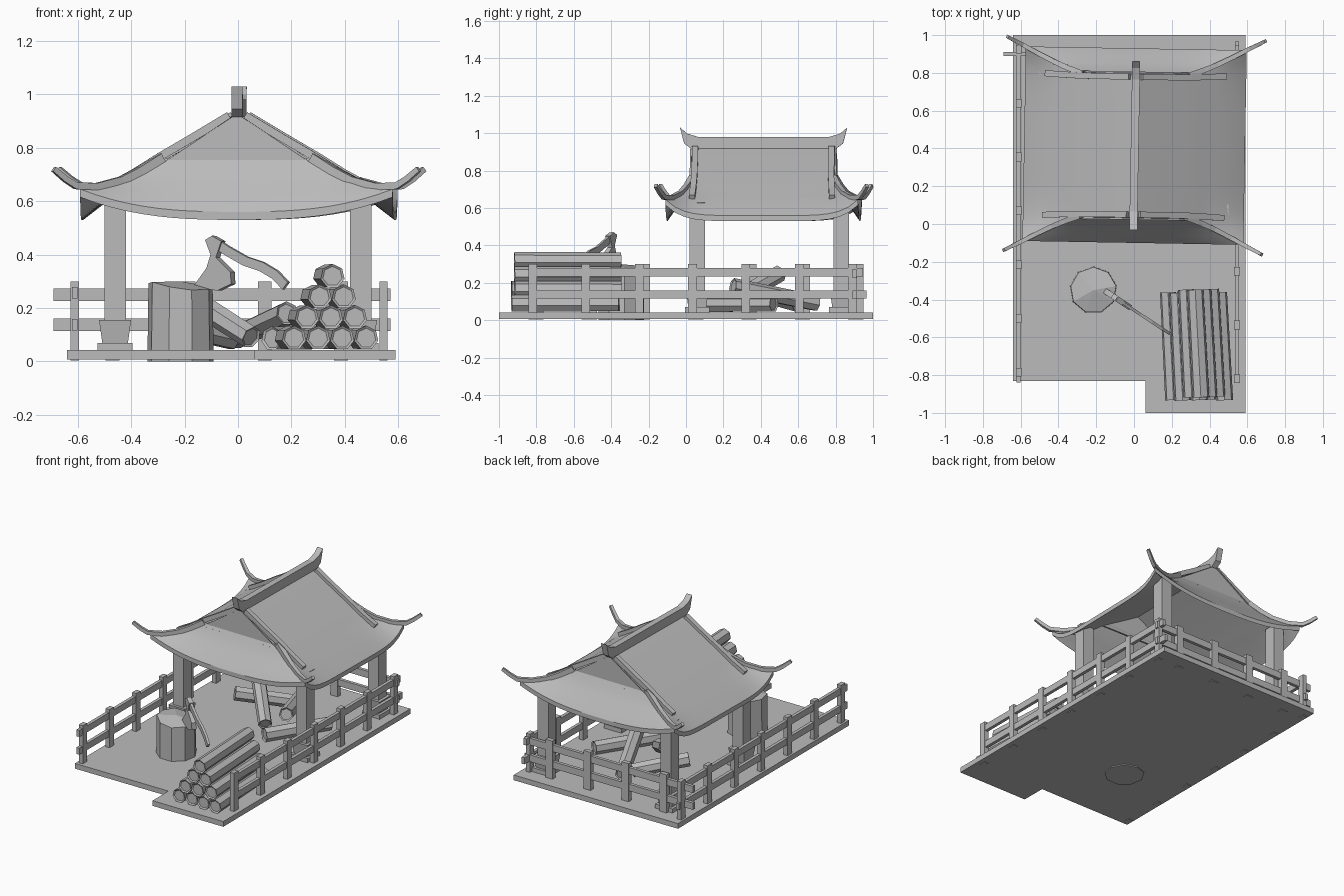
import bpy, bmesh, math, random
from mathutils import Vector

random.seed(4)
if "Cube" in bpy.data.objects:
    bpy.data.objects.remove(bpy.data.objects["Cube"])

grey = bpy.data.materials.new("plain_grey")
grey.use_nodes = True
grey.diffuse_color = (0.5, 0.5, 0.5, 1)
grey.node_tree.nodes["Principled BSDF"].inputs["Base Color"].default_value = (0.5, 0.5, 0.5, 1)


def finish(bm, name, smooth=False):
    bmesh.ops.recalc_face_normals(bm, faces=bm.faces[:])
    mesh = bpy.data.meshes.new(name)
    bm.to_mesh(mesh)
    bm.free()
    mesh.materials.append(grey)
    ob = bpy.data.objects.new(name, mesh)
    bpy.context.collection.objects.link(ob)
    if smooth:
        bpy.context.view_layer.objects.active = ob
        bpy.ops.object.select_all(action='DESELECT')
        ob.select_set(True)
        bpy.ops.object.shade_smooth_by_angle(angle=math.radians(30))
    return ob


def on_roof(ob):
    # the pavilion roof is built round its own centre, then set slightly askew
    ob.location = (0.003, 0.415, 0)
    ob.rotation_euler.z = math.radians(-1.0)


def box(name, x0, x1, y0, y1, z0, z1, flare=1.0):
    bm = bmesh.new()
    bmesh.ops.create_cube(bm, size=1)
    for v in bm.verts:
        k = flare if v.co.z > 0 else 1
        v.co = ((x0 + x1) / 2 + v.co.x * k * (x1 - x0),
                (y0 + y1) / 2 + v.co.y * k * (y1 - y0), z1 if v.co.z > 0 else z0)
    return finish(bm, name)


def prism(name, points, offset):
    # flat outline pushed through by the offset vector
    bm = bmesh.new()
    face = bm.faces.new([bm.verts.new(p) for p in points])
    out = bmesh.ops.extrude_face_region(bm, geom=[face])
    bmesh.ops.translate(bm, vec=offset, verts=[g for g in out["geom"] if isinstance(g, bmesh.types.BMVert)])
    return finish(bm, name)


def sweep(name, path, w, h, taper=1.0):
    # rectangular bar following a path
    pts = [Vector(p) for p in path]
    bm = bmesh.new()
    rings = []
    for i, p in enumerate(pts):
        t = (pts[min(i + 1, len(pts) - 1)] - pts[max(i - 1, 0)]).normalized()
        side = t.cross(Vector((0, 0, 1))).normalized()
        up = side.cross(t)
        k = 1 + (taper - 1) * i / (len(pts) - 1)
        rings.append([bm.verts.new(p + side * a * w * k / 2 + up * b * h * k / 2)
                      for a, b in ((-1, -1), (1, -1), (1, 1), (-1, 1))])
    for a, b in zip(rings, rings[1:]):
        for j in range(4):
            bm.faces.new((a[j], a[(j + 1) % 4], b[(j + 1) % 4], b[j]))
    bm.faces.new(rings[0])
    bm.faces.new(rings[-1])
    return finish(bm, name)


def log(name, a, b, r=0.046):
    # seven-sided log with a bark rim round each cut end
    a, b = Vector(a), Vector(b)
    bm = bmesh.new()
    bmesh.ops.create_cone(bm, cap_ends=True, segments=7, radius1=r, radius2=r * 0.95, depth=(b - a).length)
    caps = [f for f in bm.faces if len(f.verts) == 7]
    bmesh.ops.inset_individual(bm, faces=caps, thickness=r * 0.2, depth=-0.006)
    ob = finish(bm, name)
    ob.rotation_euler = (b - a).to_track_quat('Z', 'Y').to_euler()
    ob.location = (a + b) / 2


# Base platform with a projecting corner
prism("base_platform", [(-0.64, 1, 0.007), (0.59, 1, 0.007), (0.59, -1, 0.007), (0.06, -1, 0.007),
                        (0.06, -0.83, 0.007), (-0.64, -0.83, 0.007)], (0, 0, 0.035))

# Pavilion posts on tapered footings
for x in (-0.46, 0.46):
    for y in (0.06, 0.83):
        box("roof_post", x - 0.04, x + 0.04, y - 0.042, y + 0.042, 0.04, 0.63)
        box("post_foot", x - 0.065, x + 0.065, y - 0.065, y + 0.065, 0.04, 0.07)
        box("post_footing", x - 0.048, x + 0.048, y - 0.048, y + 0.048, 0.07, 0.155, 1.25)

# Roof skirt: hip line at the corners, lower line at the middle of each side
hip = [(0.29, 0.38, 0.76), (0.36, 0.405, 0.712), (0.43, 0.435, 0.676), (0.51, 0.475, 0.655), (0.585, 0.515, 0.645)]
sag = [0.76, 0.714, 0.668, 0.618, 0.56]
STEPS = 20
bm = bmesh.new()
for sign in (-1, 1):
    for axis, power in ((0, 6), (1, 2.7)):
        rows = []
        for h, low in zip(hip, sag):
            row = []
            for i in range(STEPS + 1):
                t = i / STEPS * 2 - 1
                z = low + (h[2] - low) * abs(t) ** power
                out, along = sign * h[axis], t * h[1 - axis]
                row.append(bm.verts.new((out, along, z) if axis == 0 else (along, out, z)))
            rows.append(row)
        for a, b in zip(rows, rows[1:]):
            for i in range(STEPS):
                bm.faces.new((a[i], a[i + 1], b[i + 1], b[i]))
    # upper slope from skirt to ridge, divided to meet the skirt
    for i in range(STEPS):
        y0, y1 = (0.38 * (j / STEPS * 2 - 1) for j in (i, i + 1))
        bm.faces.new([bm.verts.new(p) for p in ((0, y0, 0.93), (0, y1, 0.93),
                                                (sign * 0.29, y1, 0.76), (sign * 0.29, y0, 0.76))])
bmesh.ops.remove_doubles(bm, verts=bm.verts[:], dist=0.0005)
bmesh.ops.recalc_face_normals(bm, faces=bm.faces[:])
if sum(f.normal.z for f in bm.faces) < 0:
    bmesh.ops.reverse_faces(bm, faces=bm.faces[:])
# thickness hangs below the tiles
under = bmesh.ops.duplicate(bm, geom=bm.faces[:])
rim = [e for e in bm.edges if e.is_boundary and e.verts[0].co.z < 0.7 and e.verts[1].co.z < 0.7]
for g in under["geom"]:
    if isinstance(g, bmesh.types.BMVert):
        g.co.z -= 0.03
bmesh.ops.bridge_loops(bm, edges=rim)
on_roof(finish(bm, "roof_shell", True))

for s in (-1, 1):
    # Gable wall with a sunken triangle
    bm = bmesh.new()
    y = s * 0.392
    wall = bm.faces.new([bm.verts.new(p) for p in ((-0.285, y, 0.738), (0.285, y, 0.738), (0, y, 0.928))])
    bmesh.ops.inset_individual(bm, faces=[wall], thickness=0.03)
    bmesh.ops.inset_individual(bm, faces=[wall], thickness=0.001)
    bmesh.ops.translate(bm, vec=(0, -s * 0.009, 0), verts=wall.verts[:])
    on_roof(finish(bm, "gable_wall"))
    for k in (-1, 1):
        # Raised bar down each slope
        on_roof(sweep("slope_bar", [(k * 0.03, s * 0.365, 0.92), (k * 0.16, s * 0.365, 0.842), (k * 0.29, s * 0.366, 0.766),
                                    (k * 0.39, s * 0.37, 0.703), (k * 0.475, s * 0.375, 0.657)], 0.032, 0.03))
        # Curled hip ridge
        on_roof(sweep("hip_ridge", [(k * 0.28, s * 0.375, 0.763), (k * 0.36, s * 0.405, 0.713), (k * 0.43, s * 0.435, 0.678),
                                    (k * 0.52, s * 0.48, 0.655), (k * 0.6, s * 0.523, 0.657),
                                    (k * 0.64, s * 0.543, 0.683), (k * 0.683, s * 0.565, 0.72)], 0.03, 0.034, 0.6))

# Ridge beam with upturned ends
half = [(0.385, 0.915), (0.425, 0.945), (0.447, 1.03), (0.41, 0.998), (0.35, 0.98)]
outline = [(-0.02, y, z) for y, z in half] + [(-0.02, -y, z) for y, z in reversed(half)]
on_roof(prism("ridge_beam", outline, (0.042, 0, 0)))

# Side fences
for x, name, start in ((-0.611, "right_fence", -0.785), (0.545, "left_fence", -0.82)):
    for i in range(7):
        y = start + i * 0.285
        box(name + "_post", x - 0.015, x + 0.015, y - 0.023, y + 0.023, 0.003, 0.3)
    for z, y1 in ((0.137, 0.965), (0.257, 0.945)):
        box(name + "_rail", x - 0.011, x + 0.011, -0.84, y1, z - 0.022, z + 0.022)

# Back fence
for x in (-0.47, -0.185, 0.1, 0.385):
    box("back_fence_post", x - 0.026, x + 0.026, 0.885, 0.915, 0.003, 0.3)
for z in (0.137, 0.25):
    box("back_fence_rail", -0.69, 0.57, 0.889, 0.911, z - 0.023, z + 0.023)

# Chopping stump with an uneven top
bm = bmesh.new()
bmesh.ops.create_cone(bm, cap_ends=True, segments=9, radius1=0.126, radius2=0.122, depth=1)
for v in bm.verts:
    v.co.z = 0 if v.co.z < 0 else 0.28 + random.uniform(-0.015, 0.02)
top = max((f for f in bm.faces if len(f.verts) > 4), key=lambda f: f.calc_center_median().z)
centre = bmesh.ops.poke(bm, faces=[top])["verts"][0]
centre.co.z = 0.3
finish(bm, "stump").location = (-0.215, -0.35, 0)


# Axe standing in the stump, turned towards the log pile
def in_axe_plane(x, z):
    return Vector((x, -0.39 - (x + 0.1) * 0.66, z))


head = [(-0.115, 0.455), (-0.09, 0.47), (-0.055, 0.45), (-0.075, 0.39), (-0.02, 0.335),
        (-0.018, 0.29), (-0.07, 0.265), (-0.16, 0.28), (-0.11, 0.35), (-0.095, 0.4)]
thick = Vector((0.55, 0.83, 0)) * 0.03
prism("axe_head", [in_axe_plane(*p) - thick / 2 for p in head], thick)
sweep("axe_handle", [in_axe_plane(x, z) for x, z in ((-0.1, 0.455), (-0.04, 0.415), (0.03, 0.375), (0.09, 0.355),
                                                     (0.14, 0.325), (0.18, 0.283))], 0.016, 0.036)

# Stacked log pile
for row, count in enumerate((4, 3, 2, 1)):
    for i in range(count):
        x = 0.195 + row * 0.048 + i * 0.09
        z = 0.088 + row * 0.077
        shift = random.uniform(-0.012, 0.012)
        log("stacked_log", (x + 0.015, -0.925 + shift, z), (x - 0.015, -0.355 + shift, z))

# Loose logs under the roof
log("loose_log", (-0.2, 0.5, 0.25), (0.05, 0.22, 0.09))
log("loose_log", (0.126, 0.1, 0.086), (0.36, 0.47, 0.086))
log("loose_log", (-0.29, 0.38, 0.15), (-0.02, 0.6, 0.086))
log("loose_log", (0.185, 0.25, 0.18), (-0.01, 0.7, 0.09))
